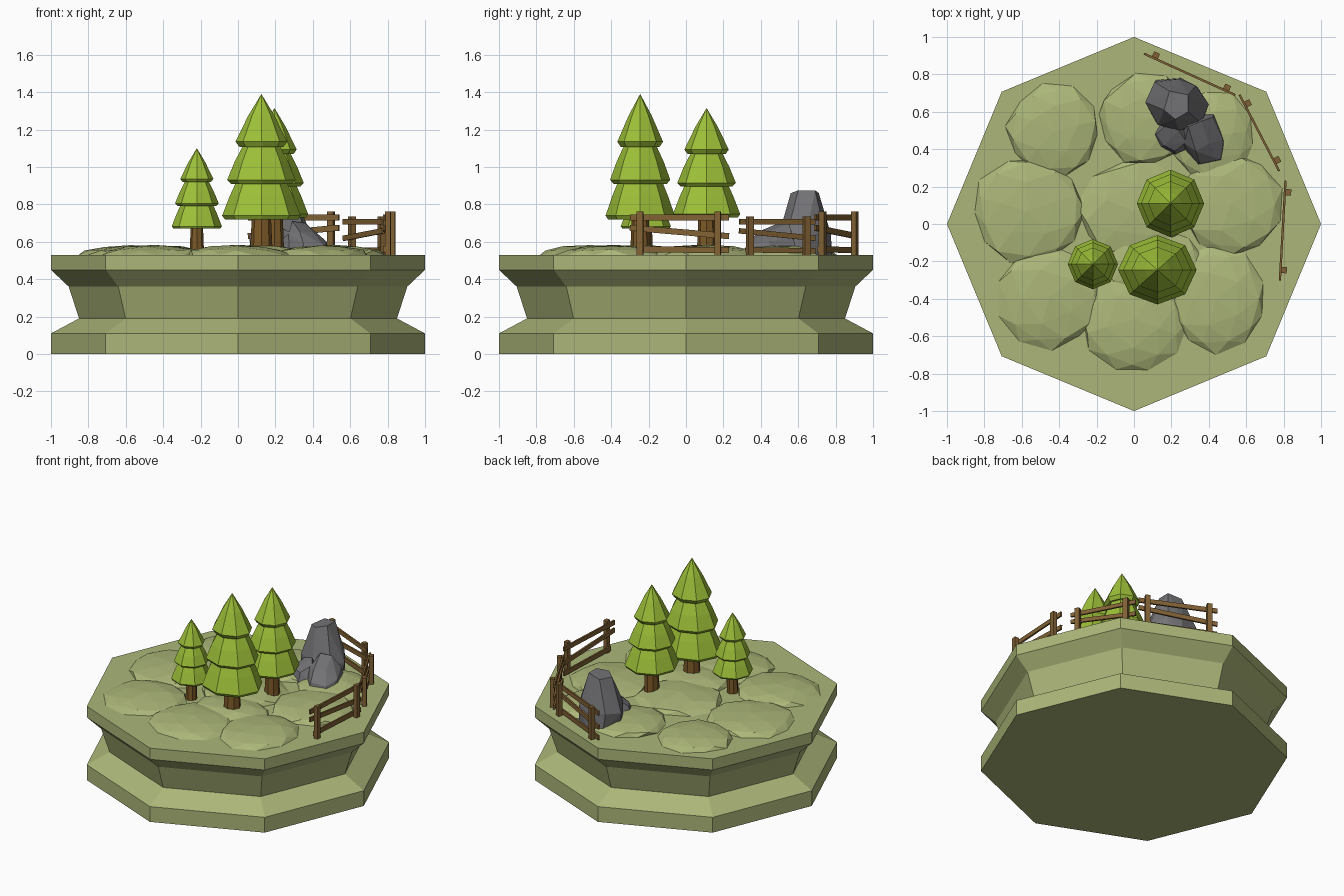
import bpy, bmesh, math, random
from mathutils import Vector, Matrix

if "Cube" in bpy.data.objects:
    bpy.data.objects.remove(bpy.data.objects["Cube"])

random.seed(4)


def mat(name, col):
    m = bpy.data.materials.new(name)
    m.diffuse_color = (*col, 1)
    m.use_nodes = True
    m.node_tree.nodes["Principled BSDF"].inputs["Base Color"].default_value = m.diffuse_color
    return m


GRASS = mat("grass", (0.41, 0.47, 0.19))
LEAF = mat("leaf", (0.34, 0.53, 0.04))
BARK = mat("bark", (0.20, 0.10, 0.02))
WOOD = mat("wood", (0.22, 0.12, 0.035))
STONE = mat("stone", (0.17, 0.17, 0.18))


def finish(name, bm, material):
    bmesh.ops.recalc_face_normals(bm, faces=bm.faces)
    me = bpy.data.meshes.new(name)
    bm.to_mesh(me)
    bm.free()
    me.materials.append(material)
    ob = bpy.data.objects.new(name, me)
    bpy.context.collection.objects.link(ob)
    return ob


def revolve(name, profile, material, loc=(0, 0, 0), scale=(1, 1, 1), n=8):
    """Faceted solid from a (radius, z) profile; radius 0 makes a tip."""
    bm = bmesh.new()
    rings = []
    for r, z in profile:
        k = n if r > 0 else 1
        rings.append([bm.verts.new((r * math.cos(2 * math.pi * i / n),
                                    r * math.sin(2 * math.pi * i / n), z)) for i in range(k)])
    for a, b in zip(rings, rings[1:]):
        for i in range(n):
            j = (i + 1) % n
            bm.faces.new((a[i], a[j], b[0]) if len(b) == 1 else (a[i], a[j], b[j], b[i]))
    bm.faces.new(rings[0][::-1])
    if len(rings[-1]) > 1:
        bm.faces.new(rings[-1])
    ob = finish(name, bm, material)
    ob.location, ob.scale = loc, scale
    return ob


# Octagonal plinth
revolve("base", [(1, 0), (1, 0.11), (0.85, 0.19), (0.905, 0.36), (1, 0.45), (1, 0.53)], GRASS)

# Low grassy mounds: (x, y, half width, half depth)
mounds = [(-0.43, 0.50, 0.25, 0.25), (0.06, 0.56, 0.26, 0.25), (0.41, 0.47, 0.23, 0.25),
          (-0.57, 0.07, 0.30, 0.28), (0.0, 0.07, 0.30, 0.28), (0.52, 0.11, 0.28, 0.28),
          (-0.45, -0.39, 0.28, 0.28), (0.0, -0.51, 0.28, 0.28), (0.44, -0.40, 0.26, 0.29),
          (0.10, -0.22, 0.27, 0.2)]
for i, (x, y, rx, ry) in enumerate(mounds):
    bm = bmesh.new()
    bmesh.ops.create_icosphere(bm, subdivisions=2, radius=1)
    spin = Matrix.Rotation(random.uniform(0, 6.28), 3, 'Z')
    for v in bm.verts:
        p = spin @ (v.co * random.uniform(0.93, 1.05))
        v.co = (x + p.x * rx, y + p.y * ry, 0.53 + p.z * 0.052)
    finish(f"mound_{i + 1}", bm, GRASS)

# Fir trees: (x, y, foliage bottom, height, radius x, radius y)
tiers = [(0.93, 0), (1, 0.03), (0.80, 0.19), (0.66, 0.285), (0.77, 0.283), (0.87, 0.315),
         (0.68, 0.46), (0.48, 0.58), (0.56, 0.578), (0.66, 0.62), (0.33, 0.83), (0, 1)]
for i, (x, y, z, h, rx, ry) in enumerate([(0.125, -0.245, 0.72, 0.67, 0.21, 0.185),
                                          (0.195, 0.11, 0.73, 0.585, 0.18, 0.18),
                                          (-0.22, -0.215, 0.67, 0.43, 0.134, 0.134)]):
    revolve(f"tree_foliage_{i + 1}", tiers, LEAF, (x, y, z), (rx, ry, h))
    revolve(f"tree_trunk_{i + 1}", [(0.29, 0.53 - z), (0.24, 0.03)], BARK, (x, y, z), (rx, ry, 1))


def boulder(name, pts):
    bm = bmesh.new()
    for p in pts:
        bm.verts.new(p)
    res = bmesh.ops.convex_hull(bm, input=bm.verts)
    bmesh.ops.delete(bm, geom=[v for v in res["geom_interior"] if v.is_valid], context='VERTS')
    finish(name, bm, STONE)


# Tall boulder, broad shoulder stone and a small stone
boulder("tall_boulder", [
    (.07, .64, .53), (.12, .54, .53), (.23, .50, .53), (.36, .53, .53), (.39, .62, .53),
    (.34, .73, .53), (.25, .78, .53), (.12, .77, .53),
    (.06, .65, .63), (.13, .53, .66), (.24, .50, .65), (.36, .54, .64), (.40, .64, .62),
    (.33, .74, .66), (.24, .775, .64), (.11, .76, .65),
    (.16, .61, .85), (.22, .56, .86), (.29, .60, .875), (.29, .69, .875), (.19, .71, .86)])
boulder("shoulder_stone", [
    (.26, .40, .53), (.34, .31, .53), (.48, .34, .53), (.485, .44, .53), (.43, .60, .53), (.25, .58, .53),
    (.35, .325, .59), (.46, .345, .58), (.475, .45, .60), (.27, .43, .64), (.33, .39, .655),
    (.40, .43, .65), (.29, .52, .71), (.36, .55, .70), (.42, .57, .63)])
boulder("small_stone", [
    (.10, .48, .53), (.13, .41, .53), (.22, .37, .53), (.32, .40, .53), (.30, .52, .53), (.14, .56, .53),
    (.12, .48, .60), (.16, .42, .60), (.22, .39, .60), (.28, .44, .65), (.24, .50, .67), (.17, .53, .65)])


def beam(bm, a, b, thick, height):
    """Box running from a to b."""
    a, b = Vector(a), Vector(b)
    d = (b - a).normalized()
    side = d.cross(Vector((0, 0, 1))).normalized()
    up = side.cross(d)
    m = Matrix((d, side, up)).transposed().to_4x4()
    m.translation = (a + b) / 2
    size = Matrix.Diagonal(((b - a).length, thick, height, 1))
    bmesh.ops.create_cube(bm, size=1, matrix=m @ size)


# Fences: start, end, top height
for i, (a, b, top) in enumerate([((.055, .91), (.54, .69), .758), ((.565, .69), (.775, .285), .732),
                                 ((.81, .23), (.78, -.30), .758)]):
    a, b = Vector((*a, 0)), Vector((*b, 0))
    d = (b - a).normalized()
    out = Vector((-d.y, d.x, 0))
    k = (top - 0.53) / 0.228
    bm = bmesh.new()
    for za, zb, ea, eb in [(.20, .20, 0, 0), (.10, .145, 0, 0), (.025, .03, 0, .04)]:
        beam(bm, a + d * ea + Vector((0, 0, .53 + za * k)),
             b - d * eb + Vector((0, 0, .53 + zb * k)), 0.012, 0.032 * k)
    finish(f"fence_rails_{i + 1}", bm, WOOD)
    bm = bmesh.new()
    for p in (a + d * 0.06, b - d * 0.055):
        p = p + out * 0.019
        beam(bm, p - d * 0.017 + Vector((0, 0, (.53 + top) / 2)),
             p + d * 0.017 + Vector((0, 0, (.53 + top) / 2)), 0.030, top - 0.525)
    finish(f"fence_posts_{i + 1}", bm, WOOD)
